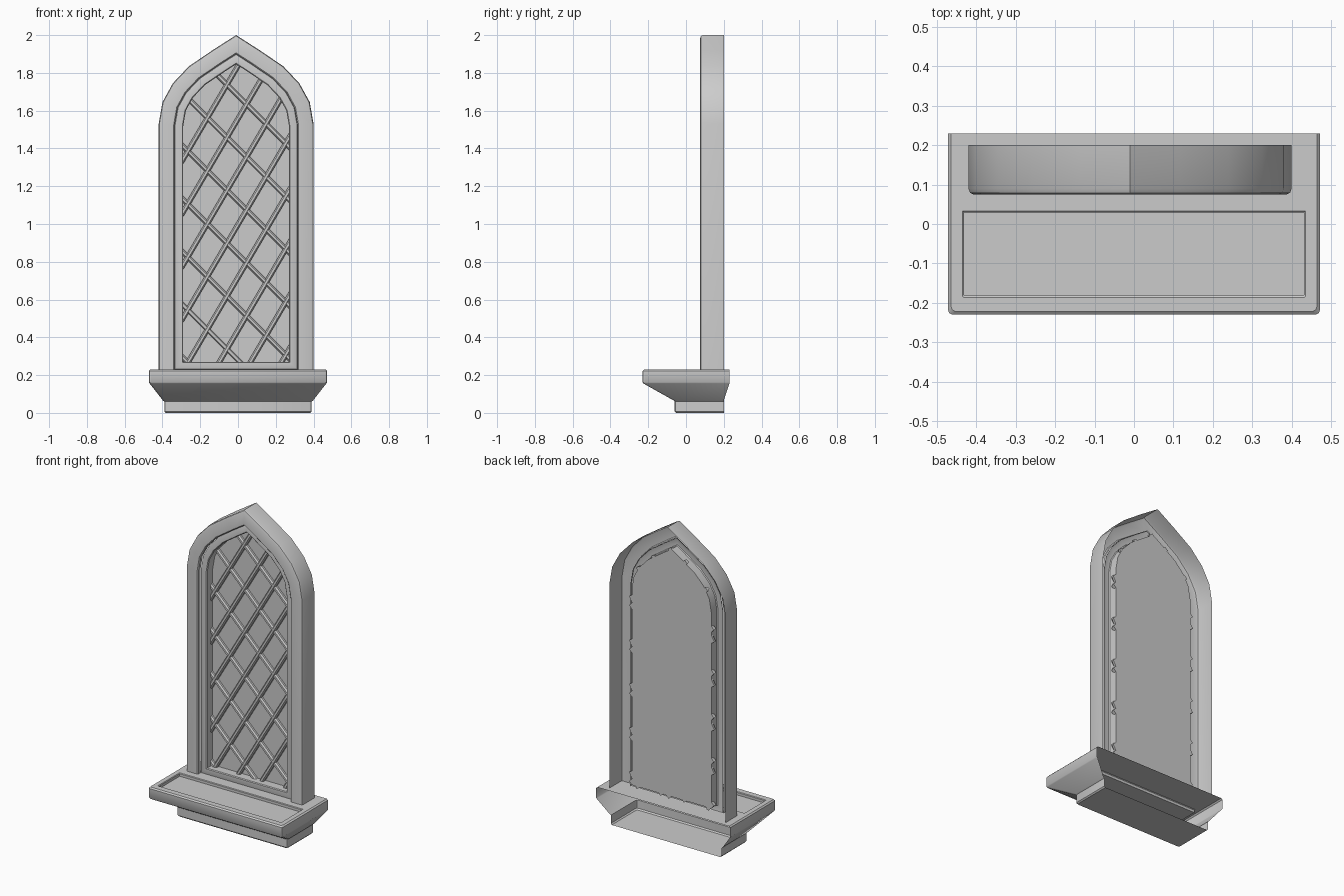
import bpy, bmesh
from mathutils import Vector

if "Cube" in bpy.data.objects:
    bpy.data.objects.remove(bpy.data.objects["Cube"])

CX = -0.01  # window centre line


def make(name, verts, faces):
    me = bpy.data.meshes.new(name)
    me.from_pydata([tuple(v) for v in verts], [], faces)
    bm = bmesh.new()
    bm.from_mesh(me)
    bmesh.ops.recalc_face_normals(bm, faces=bm.faces)
    bm.to_mesh(me)
    bm.free()
    ob = bpy.data.objects.new(name, me)
    bpy.context.collection.objects.link(ob)
    bpy.ops.object.select_all(action='DESELECT')
    ob.select_set(True)
    bpy.context.view_layer.objects.active = ob
    bpy.ops.object.shade_smooth_by_angle(angle=0.6)
    return ob


def loft(rings, closed, close_from=0):
    """Strips between rings; strips from index close_from on wrap around."""
    n = len(rings[0])
    verts = [p for r in rings for p in r]
    faces = []
    for i in range(len(rings) - 1):
        count = n if closed and i >= close_from else n - 1
        for j in range(count):
            k = (j + 1) % n
            faces.append((i*n + j, i*n + k, (i+1)*n + k, (i+1)*n + j))
    return verts, faces


# Pointed arch outline, offset inwards by d
HALF = [(0.41, 0.23), (0.41, 1.53), (0.39, 1.645), (0.335, 1.745),
        (0.25, 1.835), (0.125, 1.92), (0, 2.0)]


def arch(d, bottom):
    path = [Vector(p) for p in HALF] + [Vector((-x, z)) for x, z in HALF[-2::-1]]
    out = []
    for i, p in enumerate(path):
        a = (p - path[i-1]).normalized() if i else Vector((0, 1))
        b = (path[i+1] - p).normalized() if i < len(path) - 1 else Vector((0, -1))
        na, nb = Vector((-a.y, a.x)), Vector((-b.y, b.x))
        out.append(p + (na + nb) * d / (1 + na.dot(nb)))
    out[0].y = out[-1].y = bottom
    return out


def arch_ring(d, y, bottom=0.23):
    return [(p.x + CX, y, p.y) for p in arch(d, bottom)]


# Outer stone surround, open at the back
rings = [arch_ring(d, y) for d, y in
         [(0, 0.20), (0, 0.09), (0.004, 0.079), (0.013, 0.075),
          (0.079, 0.075), (0.085, 0.081), (0.085, 0.10)]]
make("outer_frame", *loft(rings, False))

# Inner frame with bottom rail
rings = [arch_ring(d, y, 0.23 + (d - 0.085) * 0.9) for d, y in
         [(0.085, 0.108), (0.087, 0.102), (0.092, 0.10), (0.125, 0.10),
          (0.13, 0.105), (0.13, 0.16)]]
make("inner_frame", *loft(rings, True))

# Glass panel
pane = arch_ring(0.13, 0.16, 0.27)
make("glass_panel", pane, [tuple(range(len(pane)))])


# Diagonal lattice bars, clipped to the pane outline
def clip(origin, direction, poly):
    lo, hi = -9.0, 9.0
    for i, p in enumerate(poly):
        e = poly[(i + 1) % len(poly)] - p
        n = Vector((-e.y, e.x))
        den, num = n.dot(direction), n.dot(p - origin)
        if abs(den) < 1e-9:
            continue
        if den > 0:
            lo = max(lo, num / den)
        else:
            hi = min(hi, num / den)
    return lo, hi


outline = arch(0.12, 0.26)
SECTION = [(-0.013, 0.16), (-0.013, 0.148), (-0.006, 0.138),
           (0.006, 0.138), (0.013, 0.148), (0.013, 0.16)]
verts, faces = [], []
for slope, start, lift in ((-1.0, 1.41, 0.0), (1.7, 0.70, 0.002)):
    u = Vector((1, slope)).normalized()
    side = Vector((-u.y, u.x))
    for k in range(-8, 9):
        o = Vector((0, start + 0.28 * k))
        lo, hi = clip(o, u, outline)
        if hi - lo < 0.05:
            continue
        ends = []
        for t in (lo, hi):
            c = o + u * t
            ends.append([((c + side*w).x + CX, y - lift, (c + side*w).y)
                         for w, y in SECTION])
        v, f = loft(ends, True)
        f += [tuple(range(6)), tuple(range(6, 12))]
        b = len(verts)
        verts += v
        faces += [tuple(i + b for i in q) for q in f]
make("lattice_bars", verts, faces)


# Window sill: rectangular rings, open at the back
def sill_ring(hw, front, back, z, c=0.012):
    half = [(-hw, back), (-hw, front + c), (-hw + 0.3*c, front + 0.3*c), (-hw + c, front)]
    return [(x, y, z) for x, y in half] + [(-x, y, z) for x, y in half[::-1]]


rows = [(0.383, -0.053, 0.20, 0.0), (0.39, -0.06, 0.20, 0.008),
        (0.39, -0.06, 0.20, 0.06), (0.397, -0.064, 0.20, 0.065),
        (0.468, -0.226, 0.23, 0.156), (0.472, -0.23, 0.23, 0.162),
        (0.472, -0.23, 0.23, 0.222), (0.464, -0.222, 0.23, 0.23),
        (0.435, -0.186, 0.033, 0.23, 0.003), (0.431, -0.182, 0.029, 0.226, 0.003),
        (0.431, -0.182, 0.029, 0.21, 0.003)]
v, f = loft([sill_ring(*r) for r in rows], True, close_from=7)
f += [tuple(range(8)), tuple(range(len(v) - 8, len(v)))]
make("window_sill", v, f)
